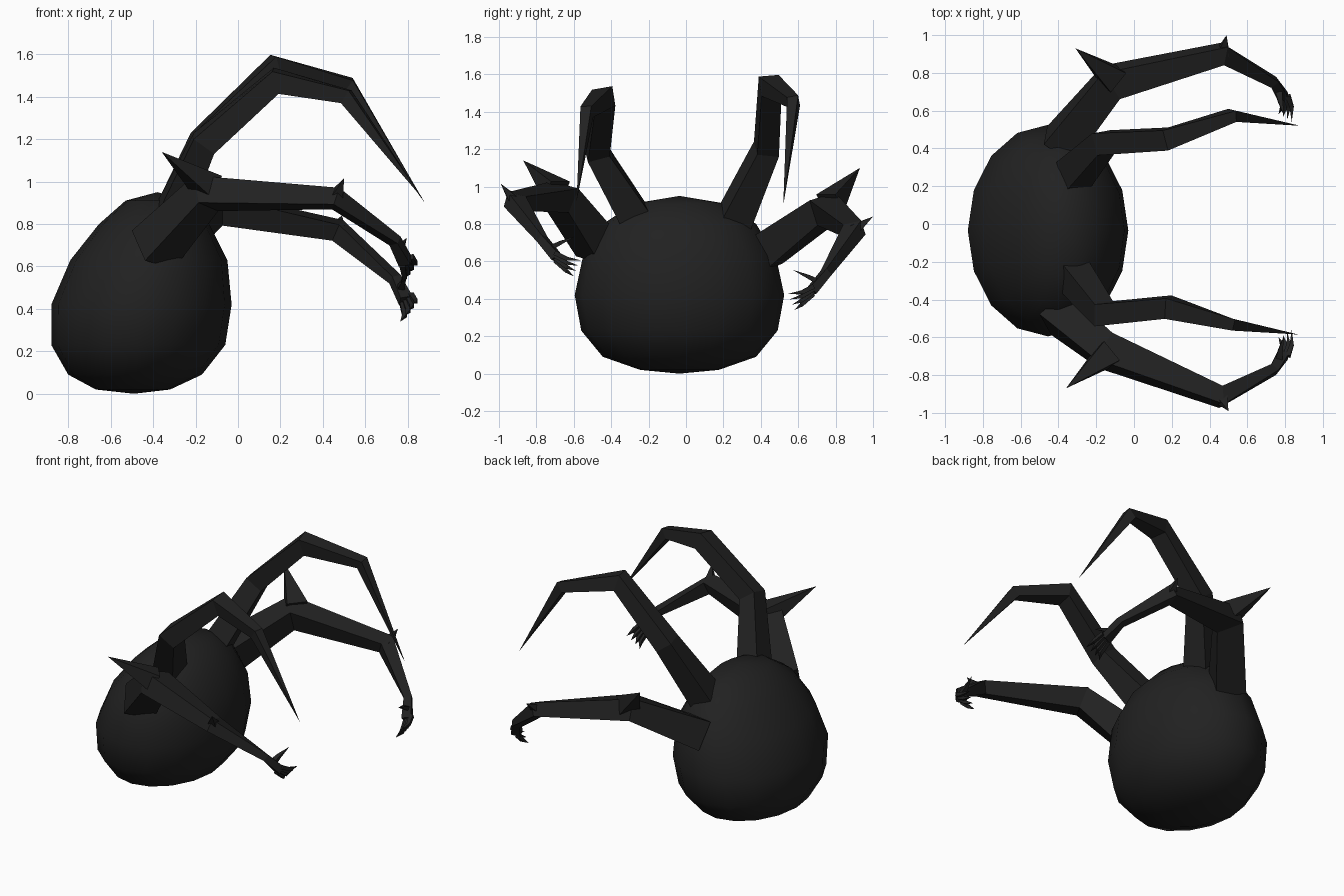
import bpy, bmesh, math
from mathutils import Vector

if "Cube" in bpy.data.objects:
    bpy.data.objects.remove(bpy.data.objects["Cube"])

SHELL = bpy.data.materials.new("charcoal_black")
SHELL.use_nodes = True
COLOUR = (0.0155, 0.0155, 0.0155, 1)
SHELL.diffuse_color = COLOUR
SHELL.node_tree.nodes["Principled BSDF"].inputs["Base Color"].default_value = COLOUR


def finish(bm, name, smooth=False):
    bmesh.ops.recalc_face_normals(bm, faces=bm.faces)
    for f in bm.faces:
        f.smooth = smooth
    mesh = bpy.data.meshes.new(name)
    bm.to_mesh(mesh)
    bm.free()
    mesh.materials.append(SHELL)
    obj = bpy.data.objects.new(name, mesh)
    bpy.context.collection.objects.link(obj)
    return obj


def skin(bm, rings):
    """Bridge rings of vertices; single-vertex rings become points."""
    for a, b in zip(rings, rings[1:]):
        n = max(len(a), len(b))
        for i in range(n):
            j = (i + 1) % n
            if len(b) == 1:
                bm.faces.new((a[i], a[j], b[0]))
            elif len(a) == 1:
                bm.faces.new((a[0], b[j], b[i]))
            else:
                bm.faces.new((a[i], a[j], b[j], b[i]))
    for ring in (rings[0], rings[-1]):
        if len(ring) > 2:
            bm.faces.new(ring)


def limb(bm, path, sizes, ref, roll=0.0):
    """Four-sided tapering tube; a zero size ends it in a point."""
    pts = [Vector(p) for p in path]
    rings = []
    for i, p in enumerate(pts):
        t = Vector()
        if i > 0:
            t += (p - pts[i - 1]).normalized()
        if i < len(pts) - 1:
            t += (pts[i + 1] - p).normalized()
        t.normalize()
        r = Vector(ref)
        a = (r - t * r.dot(t)).normalized()
        b = t.cross(a)
        a, b = (a * math.cos(roll) + b * math.sin(roll),
                b * math.cos(roll) - a * math.sin(roll))
        sa, sb = sizes[i]
        if sa == 0:
            rings.append([bm.verts.new(p)])
        else:
            rings.append([bm.verts.new(p + a * sa / 2 * u + b * sb / 2 * v)
                          for u, v in ((1, 1), (-1, 1), (-1, -1), (1, -1))])
    skin(bm, rings)


# Body: leaning egg built from elliptical rings (z, centre x, radius x, radius y)
PROFILE = [(0.0, -0.49, 0, 0), (0.02, -0.495, 0.175, 0.21), (0.09, -0.485, 0.315, 0.41),
           (0.23, -0.47, 0.41, 0.525), (0.42, -0.455, 0.425, 0.56),
           (0.63, -0.42, 0.37, 0.515), (0.80, -0.395, 0.26, 0.41),
           (0.91, -0.385, 0.145, 0.24), (0.95, -0.38, 0, 0)]
bm = bmesh.new()
rings = []
for z, cx, rx, ry in PROFILE:
    if rx == 0:
        rings.append([bm.verts.new((cx, -0.035, z))])
    else:
        rings.append([bm.verts.new((cx + rx * math.cos(k * math.tau / 16),
                                    -0.035 + ry * math.sin(k * math.tau / 16), z))
                      for k in range(16)])
skin(bm, rings)
finish(bm, "body", smooth=True)

# Upper legs: arched, ending in long points
LEG_SIZES = [(0.17, 0.15), (0.12, 0.12), (0.11, 0.11), (0.06, 0.07), (0, 0)]
LEGS = {
    "back_spike_leg": [(-0.32, 0.26, 0.83), (-0.16, 0.43, 1.20), (0.18, 0.45, 1.54),
                       (0.52, 0.575, 1.455), (0.88, 0.52, 0.90)],
    "front_spike_leg": [(-0.32, -0.27, 0.83), (-0.16, -0.475, 1.18), (0.18, -0.44, 1.475),
                        (0.51, -0.53, 1.40), (0.87, -0.585, 0.92)],
}
for name, path in LEGS.items():
    bm = bmesh.new()
    limb(bm, path, LEG_SIZES, (0, 1, 0), 0.15)
    finish(bm, name)

# Arms: side of y, base, knee, elbow, wrist, palm, knee thorn tip, elbow thorn tip
ARM_SIZES = [(0.19, 0.19), (0.14, 0.17), (0.085, 0.10), (0.045, 0.05), (0.05, 0.06)]
ARMS = {
    "back": (1, [(-0.39, 0.42, 0.65), (-0.12, 0.75, 0.88), (0.47, 0.90, 0.77),
                 (0.74, 0.75, 0.54), (0.79, 0.67, 0.44)],
             (-0.31, 0.93, 1.10), (0.49, 1.0, 0.84)),
    "front": (-1, [(-0.40, -0.47, 0.68), (-0.15, -0.67, 0.945), (0.46, -0.915, 0.92),
                   (0.74, -0.77, 0.72), (0.79, -0.69, 0.62)],
              (-0.36, -0.87, 1.14), (0.50, -0.99, 1.015)),
}
for name, (side, path, knee_tip, elbow_tip) in ARMS.items():
    bm = bmesh.new()
    limb(bm, path, ARM_SIZES, (0, 0, 1), 0.25 * side)
    finish(bm, name + "_arm")

    # Thorns at the knee and elbow
    bm = bmesh.new()
    knee = Vector(path[1]) + Vector((0.01, 0.02 * side, 0.03))
    limb(bm, [knee, knee_tip], [(0.12, 0.13), (0, 0)], (0, 0, 1))
    limb(bm, [path[2], elbow_tip], [(0.07, 0.06), (0, 0)], (1, 0, 0))
    finish(bm, name + "_arm_thorns")

    # Hand: four bent claws and a thumb
    bm = bmesh.new()
    palm = Vector(path[4])
    for k in range(4):
        s = k / 3
        root = palm + Vector((0.025 - 0.04 * s, 0.01 * side, 0.025 - 0.04 * s))
        mid = root + Vector((0.02 - 0.01 * s, -0.06 * side, -0.03 - 0.025 * s))
        tip = mid + Vector((0.0 - 0.02 * s, (-0.08 + 0.04 * s) * side, -0.01 - 0.02 * s))
        limb(bm, [root, mid, tip], [(0.026, 0.026), (0.022, 0.022), (0, 0)], (1, 0, 0))
    root = Vector(path[3]).lerp(palm, 0.5)
    mid = root + Vector((0.01, -0.06 * side, 0.03))
    tip = mid + Vector((0.02, -0.08 * side, 0.035))
    limb(bm, [root, mid, tip], [(0.04, 0.03), (0.025, 0.02), (0, 0)], (1, 0, 0))
    finish(bm, name + "_hand_claws")
